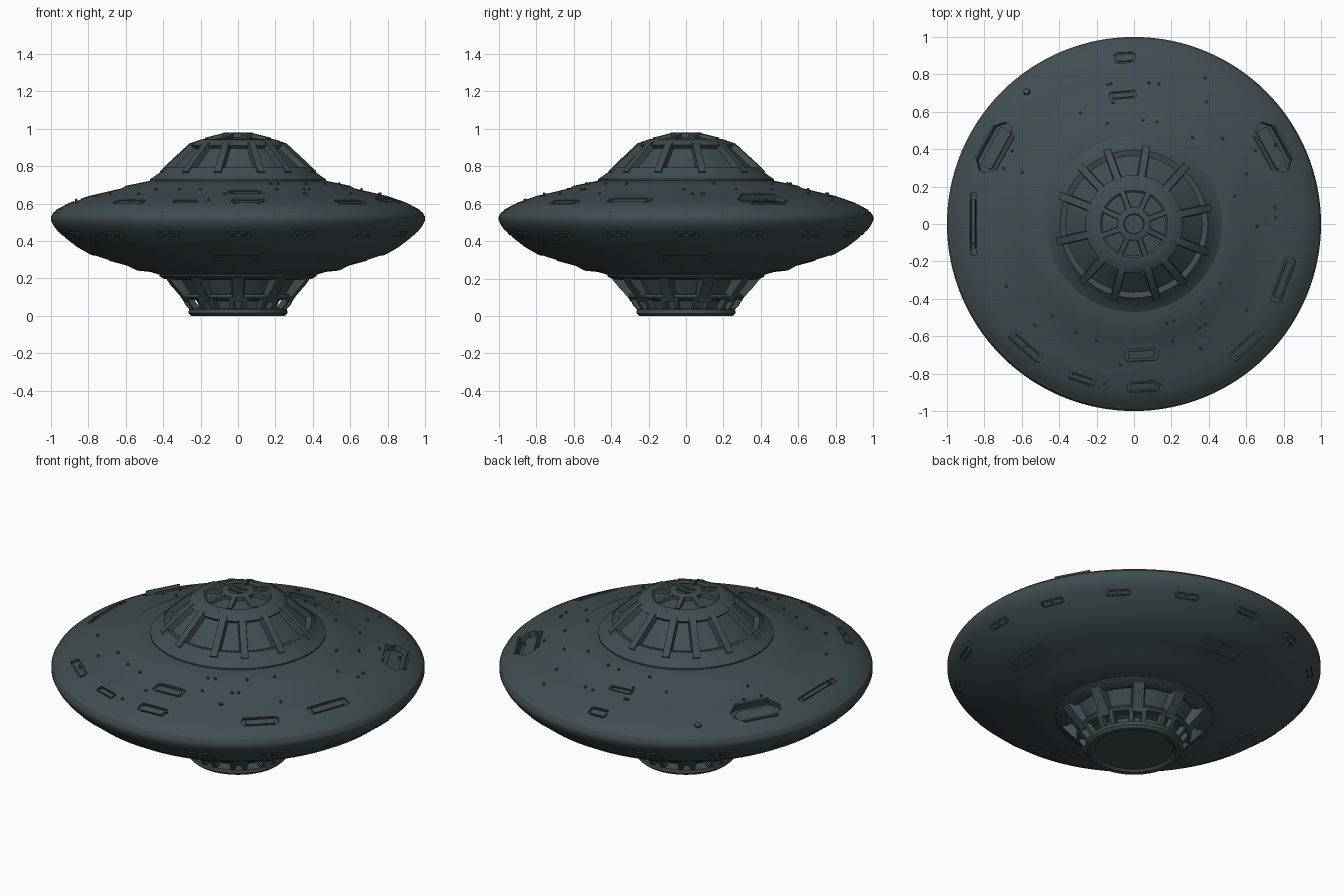
import bpy, bmesh, random
from math import radians, degrees, cos, sin, tau, atan2, hypot
from mathutils import Matrix, Vector

random.seed(4)
if "Cube" in bpy.data.objects:
    bpy.data.objects.remove(bpy.data.objects["Cube"])

metal = bpy.data.materials.new("dark slate metal")
metal.use_nodes = True
slate = (0.052, 0.075, 0.083, 1)
metal.diffuse_color = slate
bsdf = next(n for n in metal.node_tree.nodes if n.type == "BSDF_PRINCIPLED")
bsdf.inputs["Base Color"].default_value = slate
bsdf.inputs["Roughness"].default_value = 0.6


def finish(name, bm, angle=30):
    bmesh.ops.recalc_face_normals(bm, faces=bm.faces)
    mesh = bpy.data.meshes.new(name)
    bm.to_mesh(mesh)
    bm.free()
    mesh.materials.append(metal)
    ob = bpy.data.objects.new(name, mesh)
    bpy.context.collection.objects.link(ob)
    smooth(ob, angle)
    return ob


def smooth(ob, angle=30):
    bpy.ops.object.select_all(action="DESELECT")
    ob.select_set(True)
    bpy.context.view_layer.objects.active = ob
    bpy.ops.object.shade_smooth_by_angle(angle=radians(angle))


def lathe(name, profile, steps=128):
    """Turn an (r, z) profile around the z axis."""
    bm = bmesh.new()
    rings = []
    for r, z in profile:
        n = 1 if r == 0 else steps
        rings.append([bm.verts.new((r * cos(tau * i / n), r * sin(tau * i / n), z)) for i in range(n)])
    for a, b in zip(rings, rings[1:]):
        for i in range(steps):
            j = (i + 1) % steps
            ids = [a[i % len(a)], a[j % len(a)], b[j % len(b)], b[i % len(b)]]
            bm.faces.new(list(dict.fromkeys(ids)))
    return finish(name, bm)


def rib_set(name, path, angles, width, depth):
    """Radial ribs that follow an (r, z) path, each with a sloped raised top."""
    bm = bmesh.new()
    (r0, z0), (r1, z1) = path[0], path[-1]
    n = Vector((z1 - z0, 0, r0 - r1)).normalized()
    if n.x < 0:
        n = -n
    for a in angles:
        turn = Matrix.Rotation(radians(a), 4, "Z")
        rows = []
        for r, z in path:
            p = Vector((r, 0, z))
            row = [(-0.65, -depth), (-0.5, 0), (0.5, 0), (0.65, -depth)]
            rows.append([bm.verts.new(turn @ (p + n * d + Vector((0, s * width, 0)))) for s, d in row])
        for p, q in zip(rows, rows[1:]):
            for i in range(4):
                j = (i + 1) % 4
                bm.faces.new((p[i], p[j], q[j], q[i]))
        bm.faces.new(rows[0])
        bm.faces.new(rows[-1])
    return finish(name, bm)


def add_block(bm, frame, length, width, height, corner=0.3):
    """Chamfered slab; local x is radial, y tangential, z outward."""
    x, y = width / 2, length / 2
    c = min(x, y) * corner
    outline = [(x, c - y), (x, y - c), (x - c, y), (c - x, y), (-x, y - c), (-x, c - y), (c - x, -y), (x - c, -y)]
    low, high = [[bm.verts.new(frame @ Vector((u, v, h))) for u, v in outline] for h in (-height / 2, height / 2)]
    bm.faces.new(low)
    bm.faces.new(high)
    for i in range(8):
        j = (i + 1) % 8
        bm.faces.new((low[i], low[j], high[j], high[i]))


def surface_frame(profile, angle, r, tilt_sign=1):
    """Frame resting on a lathed surface with z pointing out of it."""
    for (ra, za), (rb, zb) in zip(profile, profile[1:]):
        if min(ra, rb) <= r <= max(ra, rb) and ra != rb:
            z = za + (zb - za) * (r - ra) / (rb - ra)
            slope = Vector((za - zb, 0, rb - ra)) * (1 if rb > ra else -1) * tilt_sign
            tilt = atan2(slope.x, slope.z)
            return (Matrix.Rotation(radians(angle), 4, "Z") @ Matrix.Translation((r, 0, z))
                    @ Matrix.Rotation(tilt, 4, "Y"))


# Saucer hull
deck = [(0.47, 0.722), (0.6, 0.695), (0.62, 0.682), (0.8, 0.64), (0.9, 0.605), (0.97, 0.568)]
belly = [(0.42, 0.22), (0.47, 0.235), (0.54, 0.242), (0.59, 0.268), (0.68, 0.292), (0.79, 0.328),
         (0.86, 0.368), (0.92, 0.415), (0.965, 0.455), (0.985, 0.48)]
rim = [(0.978, 0.558), (0.988, 0.552), (1.0, 0.53), (1.0, 0.51), (0.99, 0.49)]
hull = lathe("saucer_hull", [(0, 0.722)] + deck + rim + belly[::-1] + [(0, 0.22)])

# Hatches sunk into the deck: x, y, length, width
hatches = [(-0.05, 0.89, 0.11, 0.06), (-0.06, 0.69, 0.14, 0.04), (-0.86, 0.0, 0.33, 0.035),
           (0.8, -0.3, 0.25, 0.06), (0.04, -0.7, 0.18, 0.07), (0.05, -0.87, 0.17, 0.06),
           (-0.58, -0.66, 0.21, 0.05), (0.6, -0.65, 0.2, 0.06), (-0.28, -0.83, 0.14, 0.04)]
bays = [(s * 0.745, 0.41, 0.29, 0.115) for s in (-1, 1)]
cuts, plates, lips = bmesh.new(), bmesh.new(), bmesh.new()
for x, y, length, width in hatches + bays:
    frame = surface_frame(deck, degrees(atan2(y, x)), hypot(x, y))
    big = width > 0.1
    add_block(cuts, frame, length, width, 0.07 if big else 0.03, 0.7 if big else 0.4)
    add_block(plates, frame @ Matrix.Translation((0, 0, -0.03 if big else -0.012)),
              length * 0.8, width * 0.6, 0.016)
    if big:
        for side in (-1, 1):
            add_block(lips, frame @ Matrix.Translation((side * 0.064, 0, 0)), 0.2, 0.012, 0.016)

# Slots under the rim and access panels on the belly
for i in range(16):
    frame = surface_frame(belly, i * 22.5, 0.945, -1)
    add_block(cuts, frame, 0.13, 0.035, 0.03)
    for side in (-1, 1):
        add_block(plates, frame @ Matrix.Translation((0, side * 0.03, -0.006)), 0.045, 0.022, 0.016)
for i in range(4):
    frame = surface_frame(belly, i * 90, 0.73, -1)
    add_block(cuts, frame, 0.24, 0.08, 0.012, 0.1)

cutter = finish("hatch_cutter", cuts)
cutter.hide_render = True
boolean = hull.modifiers.new("hatches", "BOOLEAN")
boolean.object = cutter
boolean.operation = "DIFFERENCE"
boolean.solver = "EXACT"
bpy.context.view_layer.objects.active = hull
bpy.ops.object.modifier_apply(modifier=boolean.name)
bpy.data.objects.remove(cutter)
smooth(hull)
finish("hatch_plates", plates)
finish("bay_lips", lips)

# Deck rivets and one larger hex bolt
rivets = bmesh.new()
spots = [(random.uniform(0, 360), random.choice((0.56, 0.66, 0.76, 0.87)), 0.009) for _ in range(46)]
for angle, r, size in spots + [(129, 0.91, 0.024)]:
    bmesh.ops.create_cone(rivets, cap_ends=True, segments=6, radius1=size, radius2=size * 0.7,
                          depth=0.02, matrix=surface_frame(deck, angle, r))
finish("deck_rivets", rivets)

# Dome: recessed glazing between a lower flange and an upper collar
lathe("dome", [(0, 0.7), (0.47, 0.7), (0.47, 0.73), (0.455, 0.74), (0.415, 0.768), (0.395, 0.792),
               (0.365, 0.785), (0.245, 0.895), (0.262, 0.912), (0.245, 0.926), (0.2, 0.943),
               (0.18, 0.945), (0.17, 0.938), (0.08, 0.955), (0, 0.955)])
dome_angles = [81, 48, 12, -21, -50, -73, -105, -132, -167, -201, -227, -250]
rib_set("dome_ribs", [(0.425, 0.772), (0.38, 0.815), (0.262, 0.922), (0.24, 0.928)], dome_angles, 0.038, 0.05)

# Crown: hub, ring and eight short ribs
lathe("crown_hub", [(0, 0.94), (0.09, 0.94), (0.088, 0.974), (0.075, 0.98), (0.055, 0.98), (0.05, 0.974), (0, 0.974)], 48)
rib_set("crown_ribs", [(0.185, 0.952), (0.08, 0.976)], range(20, 380, 45), 0.026, 0.03)
bars = bmesh.new()
for y in (-0.02, 0.02):
    add_block(bars, Matrix.Translation((0, y, 0.972)), 0.014, 0.07, 0.014)
finish("crown_bars", bars)

# Neck: recessed core, collar and ribs
lathe("neck_core", [(0, 0.23), (0.42, 0.23), (0.42, 0.212), (0.395, 0.198), (0.355, 0.192), (0.335, 0.2),
                    (0.27, 0.1), (0.22, 0.08), (0.2, 0.03), (0, 0.03)], 96)
neck_angles = range(18, 378, 36)
rib_set("neck_ribs", [(0.4, 0.205), (0.365, 0.16), (0.31, 0.1), (0.295, 0.075)], neck_angles, 0.06, 0.06)
lathe("neck_band", [(0.24, 0.115), (0.3, 0.115), (0.308, 0.1), (0.295, 0.088), (0.24, 0.088), (0.24, 0.115)], 96)

# Paired struts down to the foot
for side, label in ((-1, "right"), (1, "left")):
    rib_set(label + "_foot_struts", [(0.305, 0.1), (0.285, 0.06), (0.25, 0.02)],
            [a + side * 7 for a in neck_angles], 0.024, 0.03)

# Foot disc with a dished underside
lathe("foot_disc", [(0, 0.042), (0.24, 0.042), (0.262, 0.034), (0.265, 0.014), (0.25, 0.0), (0.225, 0.0),
                    (0.21, 0.012), (0, 0.012)], 96)
